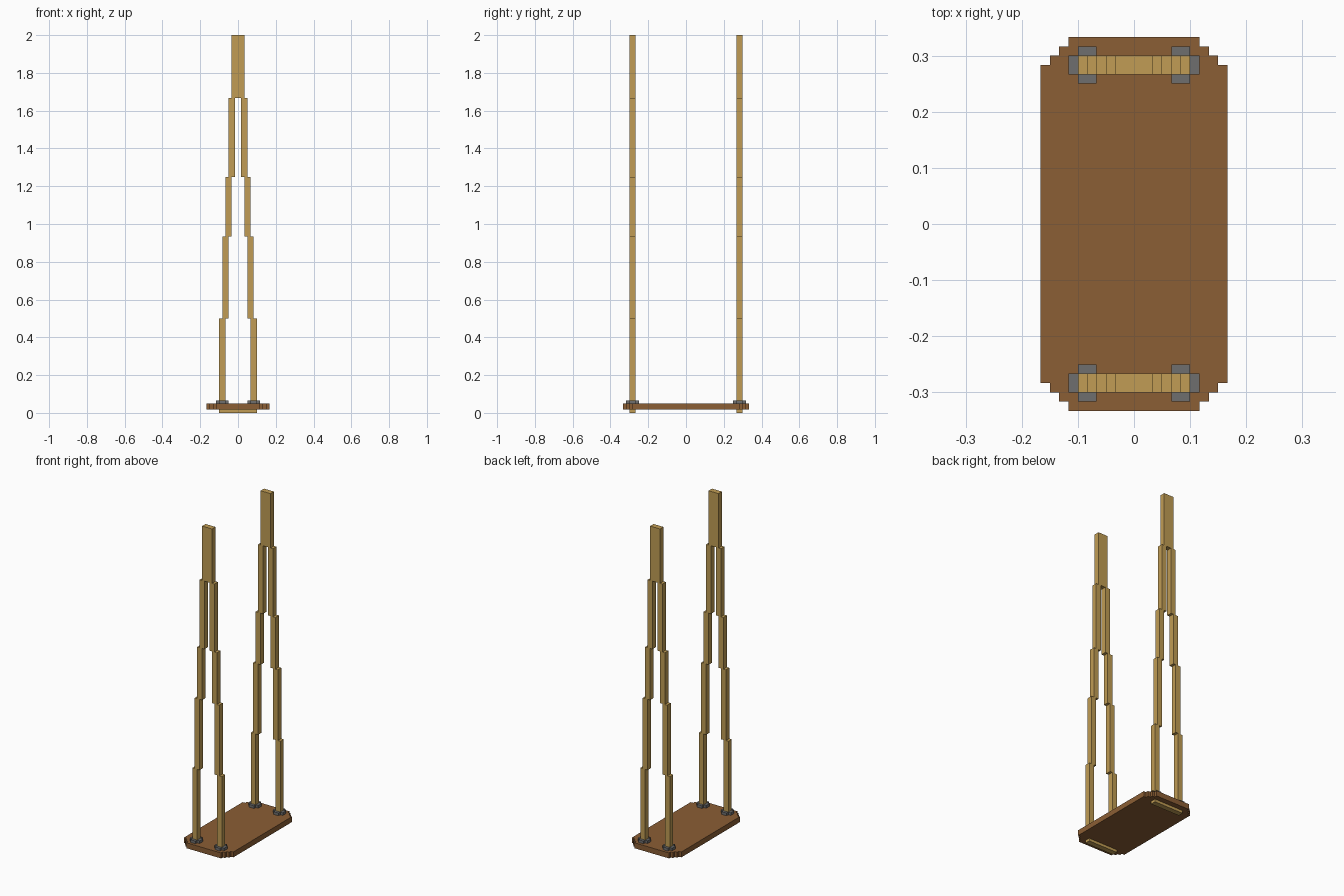
import bpy, bmesh
from mathutils import Vector

U = 1 / 60  # block size that every part is built on

if "Cube" in bpy.data.objects:
    bpy.data.objects.remove(bpy.data.objects["Cube"], do_unlink=True)


def material(name, rgb):
    m = bpy.data.materials.new(name)
    m.use_nodes = True
    m.diffuse_color = (*rgb, 1)
    m.node_tree.nodes["Principled BSDF"].inputs["Base Color"].default_value = (*rgb, 1)
    return m


WOOD = material("brown wood", (0.258, 0.112, 0.035))
ROPE = material("tan rope", (0.533, 0.336, 0.089))
METAL = material("grey metal", (0.156, 0.156, 0.156))


def extrude(name, outline, direction, mat):
    """Extrude a closed outline, given in block units, along a direction."""
    bm = bmesh.new()
    face = bm.faces.new([bm.verts.new(Vector(p) * U) for p in outline])
    grown = bmesh.ops.extrude_face_region(bm, geom=[face], use_keep_orig=True)
    moved = [v for v in grown["geom"] if isinstance(v, bmesh.types.BMVert)]
    bmesh.ops.translate(bm, verts=moved, vec=Vector(direction) * U)
    bmesh.ops.recalc_face_normals(bm, faces=bm.faces)
    mesh = bpy.data.meshes.new(name)
    bm.to_mesh(mesh)
    bm.free()
    mesh.materials.append(mat)
    obj = bpy.data.objects.new(name, mesh)
    bpy.context.collection.objects.link(obj)
    return obj


def four_way(quarter):
    """Mirror a quarter outline (from the +x side to the +y side) into a full one."""
    half = quarter + [(-x, y) for x, y in reversed(quarter)]
    return half + [(-x, -y) for x, y in half]


# Seat board with stepped corners
corner = [(10, 17), (9, 17), (9, 18), (8, 18), (8, 19), (7, 19), (7, 20)]
extrude("seat_board", [(x, y, 1) for x, y in four_way(corner)], (0, 0, 2), WOOD)

# Rope leg profile: (bottom height, inner x) of each step leaning inward
steps = [(1, 4), (30, 3), (56, 2), (75, 1)]
tops = [z for z, x in steps[1:]] + [100]
inner, outer = [], []
for (z0, x), z1 in zip(steps, tops):
    inner += [(x, z0), (x, z1)]
    outer += [(x + 2, z0), (x + 2, z1)]
leg = inner + outer[::-1]

# Plus-shaped grommet outline
plus = four_way([(2, 1), (1, 1), (1, 2)])

for end, y in (("front", -18), ("back", 16)):
    for side, s in (("left", 1), ("right", -1)):
        extrude(f"{end}_{side}_rope", [(s * x, y, z) for x, z in leg], (0, 2, 0), ROPE)
        extrude(f"{end}_{side}_grommet",
                [(s * 5 + x, y + 1 + py, 3) for x, py in plus], (0, 0, 1), METAL)
    # Joined rope at the top and the loop passing under the board
    for part, w, z0, z1 in (("top_rope", 2, 100, 120), ("under_rope", 6, 0, 1)):
        extrude(f"{end}_{part}", [(-w, y, z0), (w, y, z0), (w, y, z1), (-w, y, z1)],
                (0, 2, 0), ROPE)
